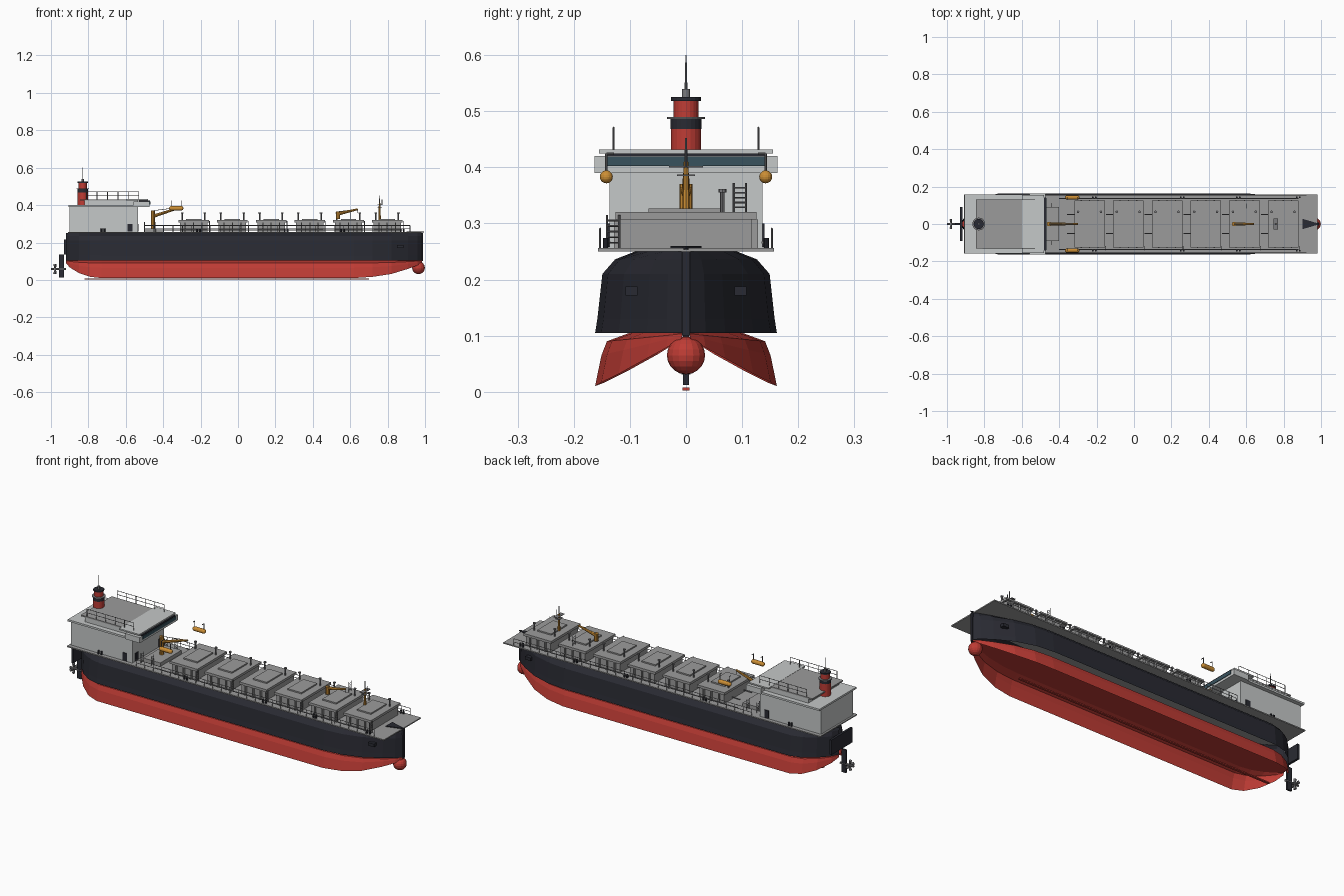
import bpy, bmesh, math
from mathutils import Vector, Matrix

if "Cube" in bpy.data.objects:
    bpy.data.objects.remove(bpy.data.objects["Cube"], do_unlink=True)

def material(name, r, g, b):
    m = bpy.data.materials.new(name)
    m.use_nodes = True
    m.diffuse_color = (r, g, b, 1)
    m.node_tree.nodes["Principled BSDF"].inputs["Base Color"].default_value = (r, g, b, 1)
    return m

RED = material("hull red", .52, .045, .035)
BLACK = material("hull black", .022, .023, .032)
GREY = material("deck grey", .33, .33, .33)
WHITE = material("house light grey", .56, .58, .58)
STEEL = material("rail steel", .2, .2, .21)
ORANGE = material("crane orange", .6, .27, .035)
GLASS = material("window blue", .04, .085, .11)

parts = {}

def part(name, mat):
    if name not in parts:
        parts[name] = (bmesh.new(), mat)
    return parts[name][0]

def box(name, mat, x, y, z):
    """Box from (low, high) ranges."""
    size = [b - a for a, b in (x, y, z)]
    mid = [(a + b) / 2 for a, b in (x, y, z)]
    bmesh.ops.create_cube(part(name, mat), size=1,
                          matrix=Matrix.Translation(mid) @ Matrix.Diagonal((*size, 1)))

def rod(name, mat, p, q, r, sides=6, r2=None):
    """Cylinder or cone between two points."""
    p, q = Vector(p), Vector(q)
    d = q - p
    m = Matrix.Translation((p + q) / 2) @ d.to_track_quat("Z", "Y").to_matrix().to_4x4()
    bmesh.ops.create_cone(part(name, mat), cap_ends=True, segments=sides, radius1=r,
                          radius2=r if r2 is None else r2, depth=d.length, matrix=m)

def ball(name, mat, c, r, scale=(1, 1, 1)):
    bmesh.ops.create_uvsphere(part(name, mat), u_segments=16, v_segments=10, radius=r,
                              matrix=Matrix.Translation(c) @ Matrix.Diagonal((*scale, 1)))

def railing(name, a, b, posts, h=.035):
    a, b = Vector(a), Vector(b)
    for k in (.5, 1):
        up = Vector((0, 0, h * k))
        rod(name, STEEL, a + up, b + up, .0016, 4)
    for i in range(posts + 1):
        p = a.lerp(b, i / posts)
        rod(name, STEEL, p, p + Vector((0, 0, h)), .0018, 4)

def ladder(name, x, y, z0, z1):
    for s in (-.011, .011):
        rod(name, STEEL, (x, y + s, z0), (x, y + s, z1), .002, 4)
    for i in range(1, 6):
        z = z0 + (z1 - z0) * i / 6
        rod(name, STEEL, (x, y - .011, z), (x, y + .011, z), .0015, 4)

# Hull stations: x, half width, depth factor of the lower shell
STATIONS = [(-.92, .012, .15), (-.9, .05, .4), (-.85, .105, .72), (-.79, .145, .93), (-.73, .162, 1),
            (.62, .162, 1), (.72, .151, .93), (.82, .12, .77), (.91, .07, .48), (.96, .035, .28),
            (.985, .007, .1)]

def shell(name, mat, section, top, scaled):
    bm = part(name, mat)
    outline = [(-y, z) for y, z in section] + [(y, z) for y, z in reversed(section)]
    rows = []
    for x, hw, d in STATIONS:
        k = d if scaled else 1
        rows.append([bm.verts.new((x, y * hw, top - (top - z) * k)) for y, z in outline])
    n = len(outline)
    middle = n // 2 - 1
    for r0, r1 in zip(rows, rows[1:]):
        for i in range(n - 1):
            if scaled or i != middle:
                bm.faces.new((r0[i], r0[i + 1], r1[i + 1], r1[i]))
    bmesh.ops.recalc_face_normals(bm, faces=bm.faces)

shell("upper_hull", BLACK, [(1, .105), (.975, .13), (.92, .21), (.78, .236), (.56, .25)], .25, False)
shell("lower_hull", RED, [(1, .01), (.975, .03), (.93, .065), (.87, .09), (.62, .105)], .105, True)
box("stem", BLACK, (.972, .99), (-.007, .007), (.1, .25))
box("keel_bar", RED, (-.82, .7), (-.006, .006), (.002, .008))
ball("bulbous_bow", RED, (.965, 0, .065), .034)

# Stern gear
box("transom", BLACK, (-.93, -.918), (-.09, .09), (.135, .215))
box("rudder", BLACK, (-.957, -.93), (-.005, .005), (.012, .135))
rod("propeller", STEEL, (-1, 0, .058), (-.92, 0, .058), .006, 10)
for i in range(4):
    a = math.pi / 2 * i
    c, s = math.cos(a), math.sin(a)
    rod("propeller", STEEL, (-.975, 0, .058), (-.98, c * .026, .058 + s * .026), .003, 6, .009)

# Main deck
box("main_deck", GREY, (-.91, .98), (-.157, .157), (.25, .256))
bow = part("bow_breakwater", BLACK)
lo, hi = [[bow.verts.new(p + (z,)) for p in ((.9, -.028), (.995, 0), (.9, .028))] for z in (.254, .26)]
bow.faces.new(lo[::-1])
bow.faces.new(hi)
for i in range(3):
    j = (i + 1) % 3
    bow.faces.new((lo[i], lo[j], hi[j], hi[i]))

for s in (-1, 1):
    railing("deck_railing", (-.5, s * .153, .256), (.92, s * .153, .256), 28)
    box("anchors", BLACK, (.85, .885), (s * .097 - .011, s * .097 + .011), (.172, .188))
    for x in (-.73, -.22, .25, .55, .87):
        for dx in (0, .016):
            rod("bollards", BLACK, (x + dx, s * .143, .256), (x + dx, s * .143, .274), .005, 8)
    rod("deck_pipes", STEEL, (-.4, s * .137, .266), (.88, s * .137, .266), .003)

# Cargo hatches with lids, vents and side steps
for i in range(6):
    c = -.237 + .207 * i
    box("hatch_coamings", GREY, (c - .073, c + .073), (-.118, .118), (.256, .307))
    box("hatch_lids", GREY, (c - .082, c + .082), (-.126, .126), (.307, .32))
    box("hatch_panels", GREY, (c - .041, c + .041), (-.067, .067), (.32, .327))
    for dx in (-.062, .06):
        rod("vents", STEEL, (c + dx, .065, .32), (c + dx, .065, .358), .004, 8)
        rod("vents", STEEL, (c + dx, .065, .355), (c + dx, .065, .361), .007, 8)
    for s in (-1, 1):
        rod("cross_pipes", STEEL, (c - .12, s * .05, .266), (c - .07, s * .05, .266), .003)
        for k in (-.045, 0, .045):
            box("hatch_ribs", GREY, (c + k - .003, c + k + .003), (s * .122 - .006, s * .122 + .006),
                (.256, .307))
    ladder("hatch_ladders", c + .085, -.13, .256, .315)
ladder("hatch_ladders", .6, .096, .32, .372)

# Accommodation block and bridge
box("house", WHITE, (-.9, -.535), (-.136, .136), (.256, .392))
box("house_deck", WHITE, (-.905, -.53), (-.157, .157), (.39, .4))
box("upper_house", WHITE, (-.82, -.535), (-.13, .13), (.4, .424))
box("house_roof", GREY, (-.845, -.58), (-.131, .131), (.424, .431))
box("bridge", WHITE, (-.56, -.472), (-.163, .163), (.39, .42))
box("bridge_windows", GLASS, (-.476, -.469), (-.14, .14), (.402, .419))
box("bridge_trim", BLACK, (-.53, -.471), (-.141, .141), (.42, .425))
box("bridge_roof", WHITE, (-.6, -.48), (-.155, .155), (.425, .432))
box("front_deckhouse", GREY, (-.5, -.4), (-.09, .09), (.256, .275))
for s in (-1, 1):
    box("house_doors", BLACK, (-.59, -.565), (s * .137 - .003, s * .137 + .003), (.258, .3))
    box("front_doors", BLACK, (-.538, -.531), (s * .1 - .012, s * .1 + .012), (.258, .3))
    railing("roof_railing", (-.81, s * .129, .431), (-.53, s * .129, .431), 5, .04)
    for x in (-.5, -.44):
        ladder("house_stairs", x, s * .1, .256, .31)

# Funnel with aerial
def funnel(mat, z0, z1, r):
    names = {RED: "funnel", BLACK: "funnel_bands", STEEL: "funnel_rim"}
    rod(names[mat], mat, (-.83, 0, z0), (-.83, 0, z1), r, 20)

funnel(RED, .4, .47, .027)
funnel(BLACK, .468, .486, .028)
funnel(STEEL, .486, .49, .034)
funnel(RED, .49, .518, .022)
funnel(BLACK, .518, .525, .027)
funnel(STEEL, .525, .54, .007)
rod("aerial", STEEL, (-.83, 0, .54), (-.83, 0, .6), .0025, 6, .001)

# Lifeboats on davits
for s in (-1, 1):
    y = s * .142
    rod("lifeboats", ORANGE, (-.357, y, .383), (-.303, y, .383), .0115, 12)
    for x in (-.357, -.303):
        ball("lifeboats", ORANGE, (x, y, .383), .0115)
        rod("davits", STEEL, (x, y, .39), (x, y, .425), .002)
        rod("davits", STEEL, (x, y, .424), (x, y - s * .014, .424), .002)

# Deck cranes and foremast
def crane(x, z, tip_x, tip_z, height):
    rod("crane_posts", ORANGE, (x, 0, z), (x, 0, z + height), .012, 10)
    rod("crane_jibs", ORANGE, (x, 0, z + height * .7), (tip_x, 0, tip_z), .009, 8, .005)
    rod("crane_cables", STEEL, (x, 0, z + height), (tip_x, 0, tip_z), .0015, 4)
    rod("crane_cables", STEEL, (tip_x, 0, tip_z), (tip_x, 0, tip_z - .02), .0015, 4)

crane(-.455, .27, -.3, .39, .1)
crane(.535, .325, .64, .378, .04)
rod("foremast", ORANGE, (.757, 0, .32), (.757, 0, .41), .007, 8, .004)
rod("mast_top", STEEL, (.757, 0, .41), (.757, 0, .452), .003, 6, .0015)
for z, w in ((.386, .016), (.401, .03)):
    box("mast_arms", STEEL, (.745, .769), (-w, w), (z - .0015, z + .0015))
rod("mast_arms", STEEL, (.77, 0, .401), (.77, 0, .43), .002)

# Turn the collected parts into objects
for name, (bm, mat) in parts.items():
    mesh = bpy.data.meshes.new(name)
    bm.to_mesh(mesh)
    bm.free()
    mesh.materials.append(mat)
    obj = bpy.data.objects.new(name, mesh)
    bpy.context.collection.objects.link(obj)
